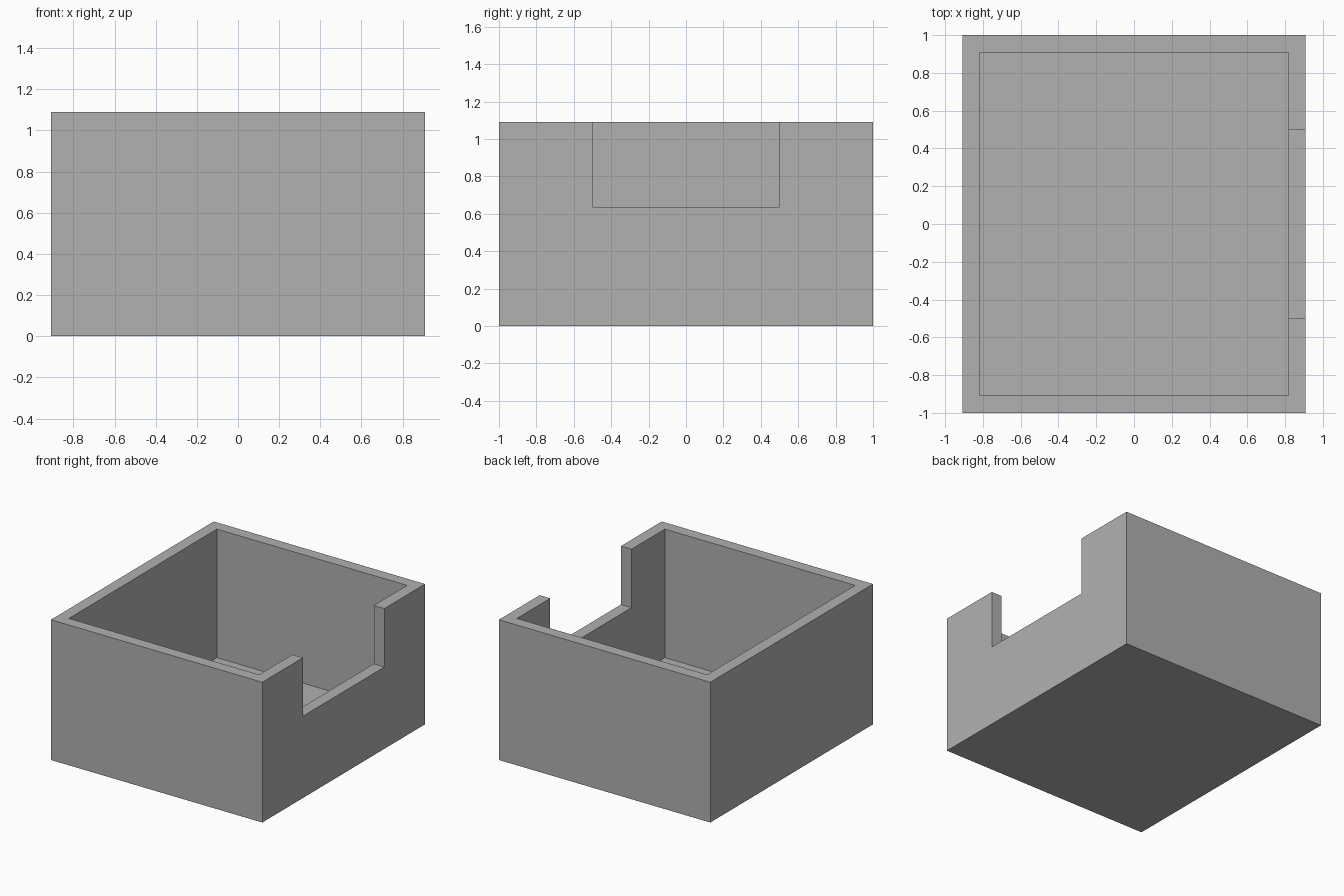
import bpy

if "Cube" in bpy.data.objects:
    bpy.data.objects.remove(bpy.data.objects["Cube"], do_unlink=True)

# Dimensions, in multiples of the wall thickness
WALL = 1 / 11
HALF_X, HALF_Y, HEIGHT = 10 * WALL, 1.0, 12 * WALL
NOTCH_HALF, NOTCH_BOTTOM = 0.5, 7 * WALL
OVERLAP = 0.1


def box(name, low, high):
    """Axis-aligned box between two opposite corners."""
    centre = [(a + b) / 2 for a, b in zip(low, high)]
    bpy.ops.mesh.primitive_cube_add(size=1, location=centre)
    obj = bpy.context.object
    obj.name = name
    obj.scale = [b - a for a, b in zip(low, high)]
    bpy.ops.object.transform_apply(location=True, rotation=False, scale=True)
    return obj


def cut(target, cutter):
    """Subtract a cutter from the target and discard it."""
    cutter.hide_render = True
    mod = target.modifiers.new(cutter.name, "BOOLEAN")
    mod.operation = "DIFFERENCE"
    mod.solver = "EXACT"
    mod.object = cutter
    bpy.context.view_layer.objects.active = target
    bpy.ops.object.modifier_apply(modifier=mod.name)
    bpy.data.objects.remove(cutter, do_unlink=True)


# Plain grey material
grey = bpy.data.materials.new("plain_grey")
grey.use_nodes = True
colour = (0.44, 0.44, 0.44, 1)
grey.diffuse_color = colour
grey.node_tree.nodes["Principled BSDF"].inputs["Base Color"].default_value = colour

# Outer body
tray = box("open_box", (-HALF_X, -HALF_Y, 0), (HALF_X, HALF_Y, HEIGHT))
tray.data.materials.append(grey)

# Hollow interior, leaving the floor and four walls
inner_x, inner_y = HALF_X - WALL, HALF_Y - WALL
cut(tray, box("interior_cutter", (-inner_x, -inner_y, WALL),
              (inner_x, inner_y, HEIGHT + OVERLAP)))

# Rectangular notch in the left wall
cut(tray, box("notch_cutter", (inner_x - OVERLAP, -NOTCH_HALF, NOTCH_BOTTOM),
              (HALF_X + OVERLAP, NOTCH_HALF, HEIGHT + OVERLAP)))
